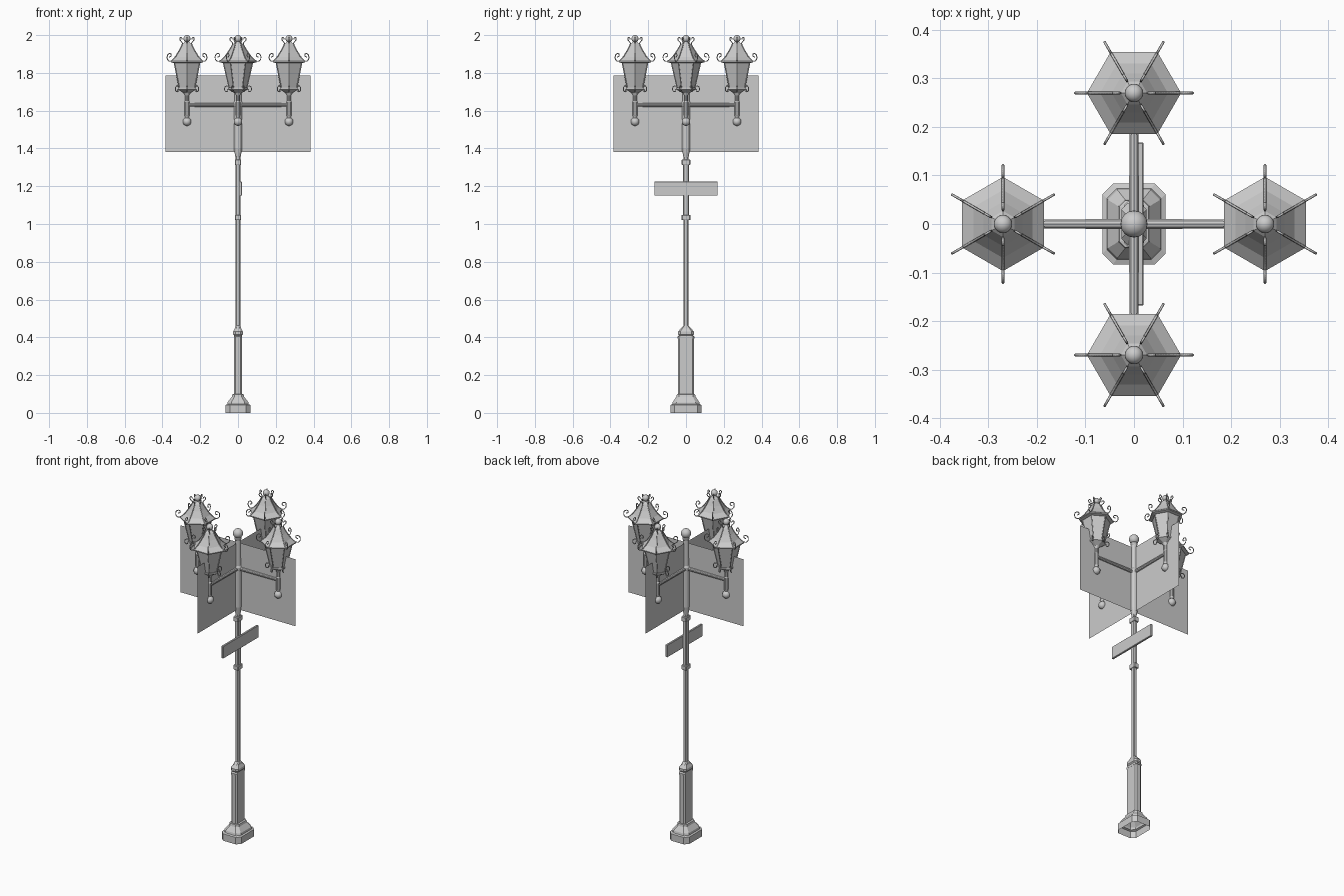
import bpy, bmesh
from math import sin, cos, pi, radians
from mathutils import Matrix, Vector

if "Cube" in bpy.data.objects:
    bpy.data.objects.remove(bpy.data.objects["Cube"])


def loft(name, loops, cap_bottom=True, cap_top=True, mat=Matrix(), smooth=False):
    """Skin a stack of equal-length vertex loops."""
    bm = bmesh.new()
    rings = [[bm.verts.new(mat @ Vector(p)) for p in lp] for lp in loops]
    n = len(rings[0])
    for a, b in zip(rings, rings[1:]):
        for i in range(n):
            j = (i + 1) % n
            bm.faces.new((a[i], a[j], b[j], b[i]))
    if cap_bottom:
        bm.faces.new(rings[0][::-1])
    if cap_top:
        bm.faces.new(rings[-1])
    return finish(name, bm, smooth)


def finish(name, bm, smooth=False):
    me = bpy.data.meshes.new(name)
    bm.to_mesh(me)
    bm.free()
    ob = bpy.data.objects.new(name, me)
    bpy.context.collection.objects.link(ob)
    for p in me.polygons:
        p.use_smooth = smooth
    return ob


def circle(r, z, n, phase=0.0):
    return [(r * cos(phase + 2 * pi * i / n), r * sin(phase + 2 * pi * i / n), z) for i in range(n)]


def octagon(z, hx, hy, c):
    """Rectangle with chamfered corners."""
    return [(hx, -hy + c, z), (hx, hy - c, z), (hx - c, hy, z), (-hx + c, hy, z),
            (-hx, hy - c, z), (-hx, -hy + c, z), (-hx + c, -hy, z), (hx - c, -hy, z)]


def turned(name, profile, n=12, mat=Matrix(), phase=0.0, smooth=False):
    return loft(name, [circle(r, z, n, phase) for r, z in profile], mat=mat, smooth=smooth)


def ball(name, loc, r):
    bm = bmesh.new()
    bmesh.ops.create_uvsphere(bm, u_segments=16, v_segments=10, radius=r,
                              matrix=Matrix.Translation(loc))
    return finish(name, bm, True)


def box(name, lo, hi, bevel=0.0):
    bm = bmesh.new()
    lo, hi = Vector(lo), Vector(hi)
    bmesh.ops.create_cube(bm, size=1, matrix=Matrix.Translation((lo + hi) / 2)
                          @ Matrix.Diagonal((*(hi - lo), 1)))
    if bevel:
        bmesh.ops.bevel(bm, geom=bm.edges[:], offset=bevel, segments=1, affect='EDGES')
    return finish(name, bm)


def rods(name, paths, depth, mat):
    """Six radial copies of each (radius, z) path as thin round bars."""
    cu = bpy.data.curves.new(name, 'CURVE')
    cu.dimensions = '3D'
    cu.bevel_depth, cu.bevel_resolution, cu.resolution_u = depth, 1, 4
    cu.use_fill_caps = True
    for path in paths:
        for k in range(6):
            a = pi / 2 + k * pi / 3
            sp = cu.splines.new('NURBS')
            sp.points.add(len(path) - 1)
            for p, (r, z) in zip(sp.points, path):
                p.co = (r * cos(a), r * sin(a), z, 1)
            sp.order_u = min(3, len(path))
            sp.use_endpoint_u = True
    ob = bpy.data.objects.new(name, cu)
    ob.matrix_world = mat
    bpy.context.collection.objects.link(ob)


# Stepped base, open underneath
loft("base", [octagon(*v) for v in [
    (0, .065, .083, .022), (.042, .065, .083, .022), (.046, .056, .073, .02),
    (.058, .054, .07, .02), (.085, .033, .051, .014), (.098, .030, .048, .012),
    (.1, .021, .042, .008)]], cap_bottom=False)

# Pedestal shaft and its cap
loft("pedestal", [octagon(*v) for v in [(.098, .02, .042, .008), (.4, .02, .042, .008)]])
loft("pedestal_cap", [octagon(*v) for v in [
    (.395, .021, .046, .008), (.404, .021, .046, .008), (.409, .02, .037, .008),
    (.416, .026, .042, .012), (.430, .026, .042, .012), (.446, .017, .028, .008),
    (.457, .015, .018, .006), (.462, .012, .013, .005)]])

# Slim lower pole
loft("lower_pole", [octagon(z, .012, .013, .005) for z in (.455, 1.36)])

# Sleeve with two collars that carries the sign
loft("sign_sleeve", [octagon(z, .0125, .0165, .005) for z in (1.03, 1.33)])
for name, z in (("lower_collar", 1.02), ("upper_collar", 1.313)):
    loft(name, [octagon(z + dz, .017 - d, .024 - d, .005) for dz, d in
                ((0, .002), (.003, 0), (.025, 0), (.028, .003))])
box("sign_board", (.007, -.168, 1.15), (.02, .168, 1.225), .002)

# Upper pole with ball on top
turned("upper_pole", [(.012, 1.345), (.016, 1.365), (.022, 1.40), (.022, 1.62), (.024, 1.625),
                      (.024, 1.64), (.019, 1.65), (.017, 1.80), (.02, 1.806), (.02, 1.813),
                      (.014, 1.82)], 12)
ball("pole_ball", (0, 0, 1.84), .028)

# Four arms, each with a flat banner and a six-sided lantern
HEX = pi / 2
for k in range(4):
    rot = Matrix.Rotation(radians(90 * k), 4, 'Z')
    M = rot @ Matrix.Translation((.27, 0, 0))
    tag = f"_{k + 1}"

    bm = bmesh.new()
    bm.faces.new([bm.verts.new(rot @ Vector(p)) for p in
                  ((0, 0, 1.38), (.385, 0, 1.38), (.385, 0, 1.785), (0, 0, 1.785))])
    finish("banner" + tag, bm)

    arm_axis = rot @ Matrix.Translation((0, 0, 1.63)) @ Matrix.Rotation(pi / 2, 4, 'Y')
    turned("arm" + tag, [(.011, .01), (.009, .265)], 10, arm_axis, smooth=False)

    # Stem under the lantern
    turned("lantern_stem" + tag, [(.008, 1.55), (.009, 1.562), (.013, 1.575), (.013, 1.645),
                                  (.011, 1.652), (.011, 1.68), (.016, 1.69), (.022, 1.70)],
           10, M)
    ball("stem_ball" + tag, M @ Vector((0, 0, 1.542)), .0225)

    # Glass body, tray and flared roof
    turned("lantern_tray" + tag, [(.018, 1.693), (.034, 1.702), (.052, 1.712), (.052, 1.722)],
           6, M, HEX)
    turned("lantern_glass" + tag, [(.046, 1.72), (.078, 1.858)], 6, M, HEX)
    turned("lantern_roof" + tag, [(.08, 1.852), (.097, 1.856), (.097, 1.862), (.07, 1.884),
                                  (.046, 1.918), (.027, 1.952), (.012, 1.966)], 6, M, HEX)
    turned("roof_neck" + tag, [(.014, 1.945), (.012, 1.957), (.008, 1.97)], 8, M)
    ball("roof_ball" + tag, M @ Vector((0, 0, 1.981)), .019)

    # Scrolled hip bars, corner bars and lower scrolls
    rods("lantern_bars" + tag, [
        [(.030, 1.976), (.030, 1.987), (.042, 1.988), (.044, 1.974), (.030, 1.962),
         (.027, 1.954), (.046, 1.92), (.07, 1.886), (.092, 1.864), (.108, 1.86),
         (.122, 1.872), (.12, 1.899), (.099, 1.905), (.094, 1.887), (.108, 1.884)],
        [(.047, 1.72), (.079, 1.857)],
        [(.048, 1.726), (.058, 1.733), (.072, 1.724), (.07, 1.702), (.052, 1.700),
         (.055, 1.714)],
    ], .0026, M)
